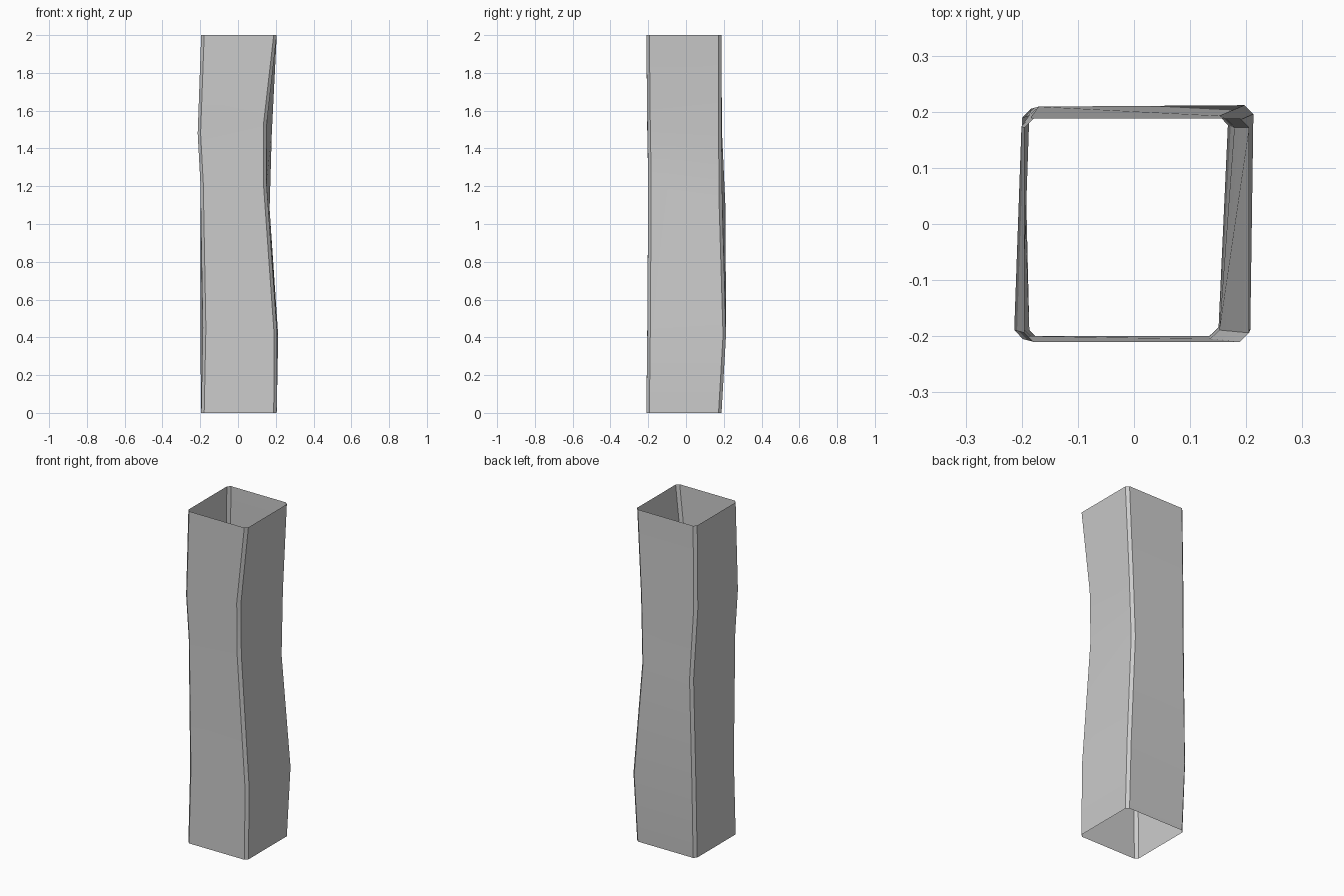
import bpy, bmesh
from mathutils import Vector

if "Cube" in bpy.data.objects:
    bpy.data.objects.remove(bpy.data.objects["Cube"])

# Each corner edge of the hollow post: (x, y, z) from bottom to top
corner_edges = [
    [(-.195, -.210, 0), (-.186, -.205, .45), (-.200, -.200, 1.22), (-.214, -.205, 1.48), (-.195, -.210, 2)],
    [(.205, -.210, 0), (.207, -.205, .42), (.150, -.200, 1.22), (.151, -.205, 1.53), (.205, -.210, 2)],
    [(.205, .188, 0), (.213, .212, .41), (.168, .192, 1.08), (.180, .188, 1.48), (.205, .188, 2)],
    [(-.195, .188, 0), (-.200, .205, .41), (-.186, .210, 1.08), (-.200, .190, 1.50), (-.195, .188, 2)],
]
CHAMFER = .016

bm = bmesh.new()
rings = []
for level in range(5):
    pts = [Vector(edge[level]) for edge in corner_edges]
    ring = []
    # Cut every corner into a narrow chamfer
    for i, p in enumerate(pts):
        for q in (pts[i - 1], pts[(i + 1) % 4]):
            d = q - p
            d.z = 0
            ring.append(bm.verts.new(p + d.normalized() * CHAMFER))
    rings.append(ring)

# Walls between rings, open at both ends
for lower, upper in zip(rings, rings[1:]):
    for i in range(8):
        j = (i + 1) % 8
        bm.faces.new((lower[i], lower[j], upper[j], upper[i]))

mesh = bpy.data.meshes.new("hollow_post")
bm.to_mesh(mesh)
bm.free()
post = bpy.data.objects.new("hollow_post", mesh)
bpy.context.collection.objects.link(post)

# Soft shading across the worn corners
bpy.context.view_layer.objects.active = post
post.select_set(True)
bpy.ops.object.shade_smooth_by_angle(angle=.7)
